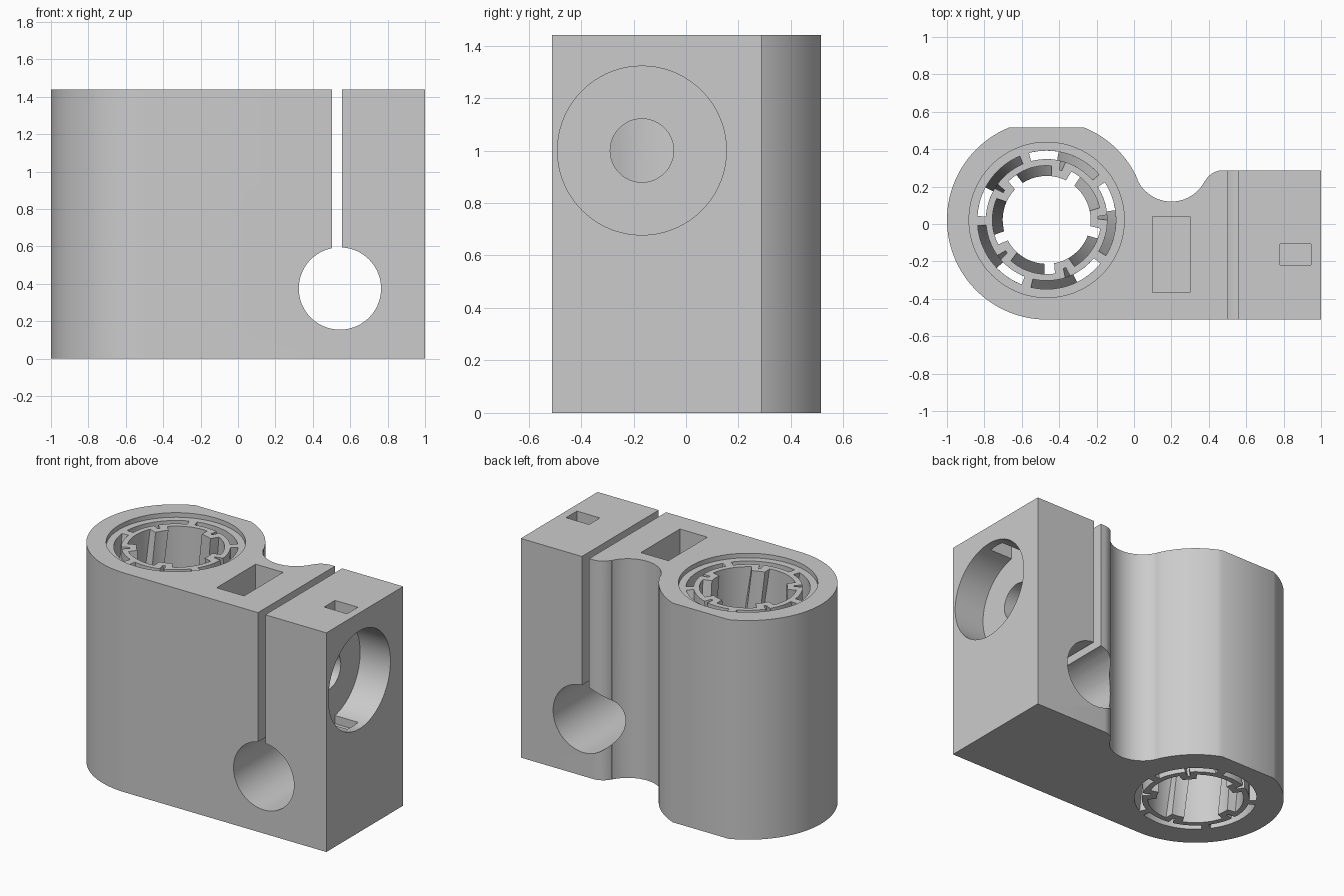
import bpy
import bmesh
import math
from mathutils import Vector

old = bpy.data.objects.get("Cube")
if old:
    bpy.data.objects.remove(old, do_unlink=True)

H = 1.44                       # block height
CX, CY, R = -0.467, 0.022, 0.533   # barrel centre and radius
TWIST = math.radians(40)

grey = bpy.data.materials.new("plain_grey")
grey.use_nodes = True
grey.diffuse_color = (0.6, 0.6, 0.6, 1)
grey.node_tree.nodes["Principled BSDF"].inputs["Base Color"].default_value = (0.6, 0.6, 0.6, 1)


def arc(cx, cy, r, a0, a1, n):
    """Points along an arc, angles in degrees."""
    angles = [math.radians(a0 + (a1 - a0) * i / n) for i in range(n + 1)]
    return [(cx + r * math.cos(a), cy + r * math.sin(a)) for a in angles]


def make_object(name, bm):
    bmesh.ops.recalc_face_normals(bm, faces=bm.faces)
    mesh = bpy.data.meshes.new(name)
    bm.to_mesh(mesh)
    bm.free()
    mesh.materials.append(grey)
    obj = bpy.data.objects.new(name, mesh)
    bpy.context.collection.objects.link(obj)
    return obj


def loft(name, profiles, z0, z1, layers=1, twist=0.0):
    """Extrude closed profiles upwards, optionally twisting about the barrel axis."""
    bm = bmesh.new()
    for profile in profiles:
        rings = []
        for k in range(layers + 1):
            z = z0 + (z1 - z0) * k / layers
            a = twist * (1 - z / H)
            c, s = math.cos(a), math.sin(a)
            rings.append([bm.verts.new((CX + (x - CX) * c - (y - CY) * s,
                                        CY + (x - CX) * s + (y - CY) * c, z))
                          for x, y in profile])
        n = len(profile)
        for low, high in zip(rings, rings[1:]):
            for i in range(n):
                j = (i + 1) % n
                bm.faces.new((low[i], low[j], high[j], high[i]))
        bm.faces.new(rings[0][::-1])
        bm.faces.new(rings[-1])
    if layers > 1:
        bmesh.ops.triangulate(bm, faces=bm.faces)
    return make_object(name, bm)


def box(name, x0, x1, y0, y1, z0, z1):
    return loft(name, [[(x0, y0), (x1, y0), (x1, y1), (x0, y1)]], z0, z1)


def cylinder(name, radius, start, end, sides=72):
    start, end = Vector(start), Vector(end)
    axis = end - start
    bm = bmesh.new()
    bmesh.ops.create_cone(bm, cap_ends=True, segments=sides, radius1=radius,
                          radius2=radius, depth=axis.length)
    bmesh.ops.rotate(bm, verts=bm.verts, cent=(0, 0, 0),
                     matrix=axis.to_track_quat('Z', 'Y').to_matrix())
    bmesh.ops.translate(bm, verts=bm.verts, vec=(start + end) / 2)
    return make_object(name, bm)


def cut(target, cutter):
    mod = target.modifiers.new("cut", 'BOOLEAN')
    mod.operation = 'DIFFERENCE'
    mod.solver = 'EXACT'
    mod.object = cutter
    bpy.context.view_layer.objects.active = target
    bpy.ops.object.modifier_apply(modifier=mod.name)
    bpy.data.objects.remove(cutter, do_unlink=True)


# Block: barrel with a flat back, waist and clamp end
outline = [(1, CY - R), (1, 0.287)]
outline += arc(0.474, 0.182, 0.105, 90, 153, 10)
outline += arc(0.2, 0.32, 0.2, -27, -155, 24)
outline += arc(CX, CY, R, 24.5, 67.6, 14)
outline += arc(CX, CY, R, 112.4, 270, 48)
block = loft("clamp_block", [outline], 0, H)

# Clamp slit and relief hole
cut(block, cylinder("relief_hole", 0.22, (0.545, -1, 0.375), (0.545, 1, 0.375)))
cut(block, box("slit", 0.503, 0.556, -1, 1, 0.4, 2))

# Screw counterbore, and screw hole that ends at the barrel insert
cut(block, cylinder("counterbore", 0.322, (0.78, -0.168, 1), (1.2, -0.168, 1)))
screw = cylinder("screw_hole", 0.121, (-0.3, -0.168, 1), (0.9, -0.168, 1), 48)
cut(screw, cylinder("insert_limit", 0.415, (CX, CY, 0), (CX, CY, 2)))
cut(block, screw)

# Nut pocket and small window above the screw head
cut(block, box("nut_pocket", 0.1, 0.3, -0.365, 0.04, 0.8, 2))
cut(block, box("window", 0.78, 0.947, -0.22, -0.107, 0.63, 2))

# Shallow recess around the insert
cut(block, cylinder("top_recess", 0.415, (CX, CY, H - 0.03), (CX, CY, 2), 96))

# Twisted toothed bore
bore = []
for k in range(5):
    a = 73 + 72 * k
    bore += arc(CX, CY, 0.235, a - 10, a + 10, 6)
    bore += arc(CX, CY, 0.29, a + 11, a + 61, 14)
cut(block, loft("bore", [bore], -0.1, H + 0.1, 28, TWIST))

# Twisted curved slots with a small inner notch
slots = []
for k in range(5):
    a = 72 * k
    slots.append(arc(CX, CY, 0.37, a + 40, a + 104, 16)
                 + arc(CX, CY, 0.325, a + 104, a + 76, 7)
                 + arc(CX, CY, 0.275, a + 75, a + 72, 2)
                 + arc(CX, CY, 0.325, a + 71, a + 40, 8))
cut(block, loft("slots", slots, -0.1, H + 0.1, 28, TWIST))

# Smooth the round walls, keep edges crisp
bpy.ops.object.select_all(action='DESELECT')
block.select_set(True)
bpy.context.view_layer.objects.active = block
bpy.ops.object.shade_smooth_by_angle(angle=math.radians(25))
